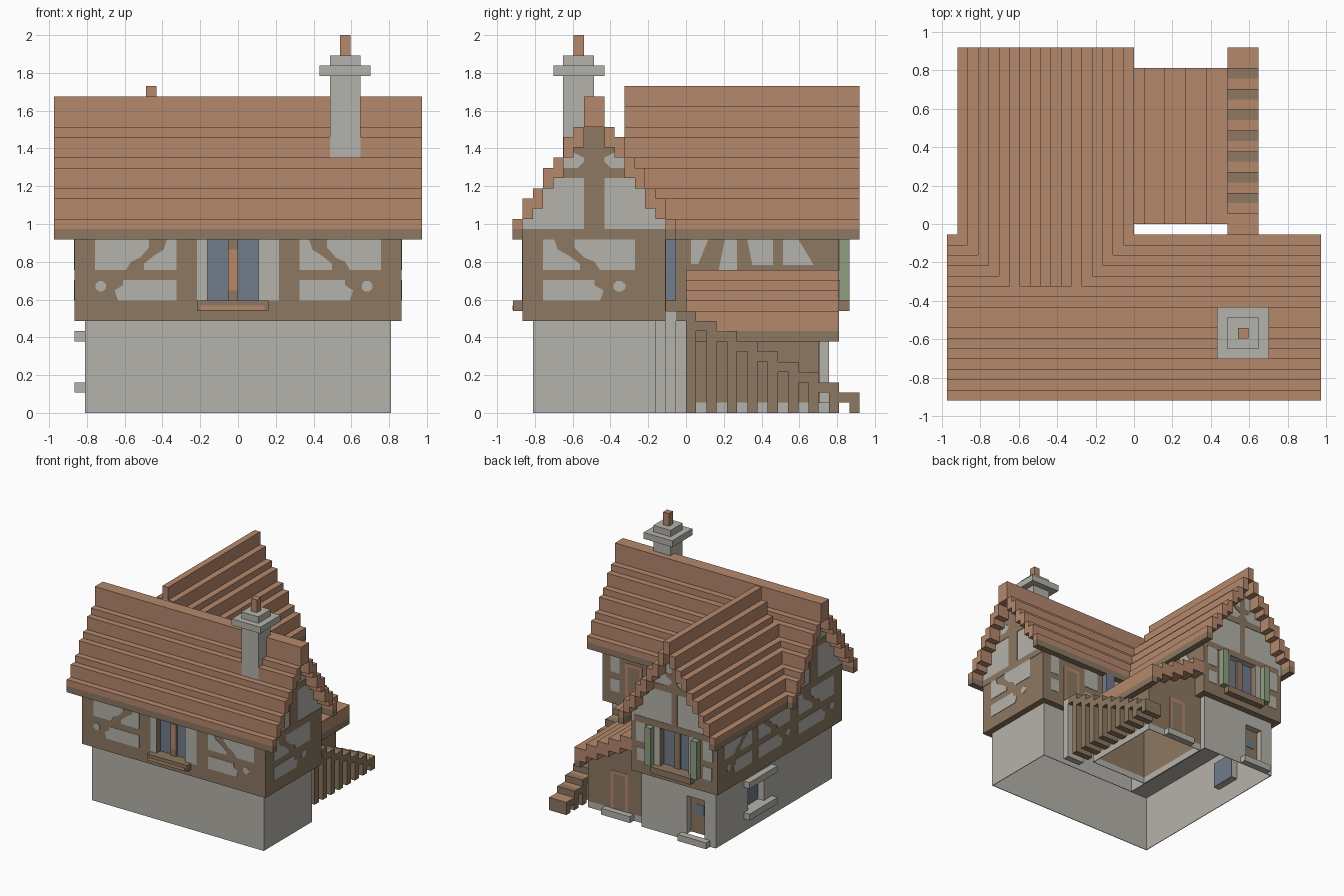
import bpy, bmesh, math
from mathutils import Vector

if "Cube" in bpy.data.objects:
    bpy.data.objects.remove(bpy.data.objects["Cube"])

V = 2 / 37          # size of one building block
T = 0.06            # plate thickness in blocks
S = 0.1             # shell wall thickness in blocks


def material(name, rgb):
    m = bpy.data.materials.new(name)
    m.diffuse_color = (*rgb, 1)
    m.use_nodes = True
    m.node_tree.nodes["Principled BSDF"].inputs["Base Color"].default_value = m.diffuse_color
    return m


CLAY = material("clay", (0.460, 0.246, 0.151))
STONE = material("stone", (0.460, 0.448, 0.405))
WOOD = material("wood", (0.262, 0.188, 0.119))
BLUE = material("blue_glass", (0.166, 0.202, 0.264))
GREEN = material("green_paint", (0.277, 0.344, 0.218))


def finish(name, mat, bm):
    bmesh.ops.recalc_face_normals(bm, faces=bm.faces)
    me = bpy.data.meshes.new(name)
    bm.to_mesh(me)
    bm.free()
    me.materials.append(mat)
    ob = bpy.data.objects.new(name, me)
    bpy.context.collection.objects.link(ob)


def part(name, mat, boxes):
    """One object from boxes (x0, x1, y0, y1, z0, z1) in block units."""
    bm = bmesh.new()
    for x0, x1, y0, y1, z0, z1 in boxes:
        vs = bmesh.ops.create_cube(bm, size=1)["verts"]
        for v in vs:
            v.co = Vector((x1 if v.co.x > 0 else x0, y1 if v.co.y > 0 else y0,
                           z1 if v.co.z > 0 else z0)) * V
    finish(name, mat, bm)


def plates(name, mat, axis, at, side, polys):
    """Thin plates on a wall; axis is the wall's normal, polys hold (u, z)."""
    bm = bmesh.new()
    for poly in polys:
        rings = []
        for d in (-T / 3, T):
            w = at + side * d
            rings.append([bm.verts.new(Vector((w, u, z) if axis == "x" else (u, w, z)) * V)
                          for u, z in poly])
        n = len(poly)
        bm.faces.new(rings[0])
        bm.faces.new(rings[1])
        for i in range(n):
            j = (i + 1) % n
            bm.faces.new((rings[0][i], rings[0][j], rings[1][j], rings[1][i]))
    finish(name, mat, bm)


def rect(u0, u1, z0, z1):
    return [(u0, z0), (u1, z0), (u1, z1), (u0, z1)]


def bay(u0, u1):
    """Plaster fields of one braced bay; u0 > u1 mirrors it."""
    s = 0.1 if u0 > u1 else 0
    spot = [(0.07 + s + 0.07 * math.cos(k * math.pi / 4 + .39),
             12.4 + 0.55 * math.sin(k * math.pi / 4 + .39)) for k in range(8)]
    shapes = [
        [(0, 14), (.38, 14), (.44, 14.8), (.55, 15.2), (.66, 16.2), (.66, 17), (0, 17)],
        [(.6, 14), (1, 14), (1, 17), (.88, 17), (.84, 16), (.72, 15.4), (.6, 14.6)],
        [(.28 + s, 11), (1, 11), (1, 13), (.34 + s, 13), (.34 + s, 12.5), (.24 + s, 12)],
        spot]
    return [[(u0 + (u1 - u0) * u, z) for u, z in p] for p in shapes]


# Ground floor: thin stone shell, open below, with a window and a door opening
part("ground_walls", STONE, [
    (-15, 15, -15, -15 + S, 0, 9), (15 - S, 15, -15, -3, 0, 9),
    (-2, 15, -3 - S, -3, 0, 9), (-2 - S, -2, -3, 14, 0, 9),
    (-15, -15 + S, -15, 2, 0, 9), (-15, -15 + S, 6, 14, 0, 9),
    (-15, -15 + S, 2, 6, 0, 3), (-15, -15 + S, 2, 6, 7, 9),
    (-15, -13, 14 - S, 14, 0, 9), (-10, -2, 14 - S, 14, 0, 9),
    (-13, -10, 14 - S, 14, 7, 9), (-13, -10, 14 - S, 14, 0, 1)])
part("ground_ceiling", STONE, [(-15 + S, 15 - S, -15 + S, -3 - S, 9 - S, 9),
                               (-15 + S, -2 - S, -3 - S, 14 - S, 9 - S, 9)])
part("opening_reveals", STONE, [
    (-13 - S, -13, 13, 14, 1, 7), (-10, -10 + S, 13, 14, 1, 7), (-13, -10, 13, 14, 7, 7 + S),
    (-15, -14, 2 - S, 2, 3, 7), (-15, -14, 6, 6 + S, 3, 7),
    (-15, -14, 2, 6, 7, 7 + S), (-15, -14, 2, 6, 3 - S, 3)])
part("side_window_stone", STONE, [(-16, -15, 0, 7, 7, 8), (-16, -15, 0, 7, 2, 3)])
part("side_glass", BLUE, [(-14, -14 + S, 2, 6, 3, 7)])

# Upper floor, with recessed front and rear windows
part("upper_floor", WOOD, [
    (-16, 16, -15, -2, 9, 17), (-16, -1, -2, 14, 9, 17),
    (-16, -3, -16, -15, 9, 17), (2, 16, -16, -15, 9, 17), (-3, 2, -16, -15, 9, 11),
    (-16, -11, 14, 15, 9, 17), (-6, -1, 14, 15, 9, 17), (-11, -6, 14, 15, 9, 11)])
plates("front_plaster", STONE, "y", -16, -1,
       bay(-14, -6) + bay(14, 6) + [rect(-4, -3, 11, 17), rect(2, 4, 11, 17)])
plates("right_plaster", STONE, "x", 16, 1, bay(-5, -14))
plates("left_plaster", STONE, "x", -16, -1, bay(-14, -5) + bay(-3, 5) + bay(13.5, 6.5))
plates("rear_plaster", STONE, "y", -2, 1,
       [rect(5.5, 8, 14, 17), rect(5.5, 8, 11, 13), rect(.5, 2.5, 11, 17),
        rect(13, 14.5, 14, 17), rect(13, 14.5, 11, 13)])
plates("wing_right_plaster", STONE, "x", -1, 1,
       [[(.5, 14.6), (1.2, 14.6), (2.2, 17), (.5, 17)],
        [(3.2, 14), (5, 14), (5, 17), (3.8, 17)],
        [(6.5, 14.5), (8.5, 14.5), (8.5, 17), (6, 17)],
        [(9.5, 14.5), (12.5, 14.5), (11, 17), (9.5, 17)]])
plates("wing_rear_plaster", STONE, "y", 15, 1,
       [rect(-12, -11, 11, 17), rect(-6, -5, 11, 17), rect(-15.2, -13.5, 14, 17),
        rect(-3.5, -1.8, 14, 17), rect(-15, -13.5, 11, 13), rect(-3.5, -2, 11, 13)])

# Windows, sills and shutters
plates("front_glass", BLUE, "y", -15, -1, [rect(-3, -1, 11, 17), rect(0, 2, 11, 17)])
plates("rear_glass", BLUE, "y", 14, 1, [rect(-11, -9, 11, 17), rect(-8, -6, 11, 17)])
part("window_mullions", WOOD, [(-1, 0, -15.4, -15, 11, 17), (-9, -8, 14, 14.4, 11, 17)])
plates("mullion_curtains", CLAY, "y", -15.4, -1, [rect(-1, 0, 12, 16)])
part("window_sills", WOOD, [(-4, 3, -17 + T, -16, 10, 11), (-12, -5, 15, 16, 10, 11)])
plates("sill_trim", CLAY, "y", -17 + T, -1, [rect(-3.7, 2.6, 10.1, 10.5)])
part("green_shutters", GREEN, [(-13, -12, 15, 16, 11, 17), (-5, -4, 15, 16, 11, 17)])
part("blue_shutter", BLUE, [(3, 4.5, -2, -1, 11, 17)])

# Stepped roofs: heights of the half profile, from the eave to the ridge
main_tops = [19, 21, 22, 24, 25, 27, 28, 31]
wing_tops = [19, 21, 22, 24, 25, 27, 28, 30, 32]
main_roof, wing_roof, eaves, gables = [], [], [], []
for i, top in enumerate(main_tops):
    low = 18 if i == 0 else 28 if top == 31 else top - 2
    for y in (-17 + i, -2 - i):
        main_roof.append((-18, 18, y, y + 1, low, top))
        if i == 0:
            eaves.append((-18, 18, y, y + 1, 17, 18))
        else:
            gables.append((-16, 16, y, y + 1, 17, low))
for i, top in enumerate(wing_tops):
    low = 18 if i == 0 else top - 2
    start = max(-6, -2 - i)
    for x in {-17 + i, -1 - i}:
        wing_roof.append((x, x + 1, start, 17, low, top))
        if i == 0:
            eaves.append((x, x + 1, -2, 17, 17, 18))
        else:
            gables.append((x, x + 1, -6, 15, 17, low))
part("main_roof", CLAY, main_roof)
part("wing_roof", CLAY, wing_roof)
part("eave_beams", WOOD, eaves)
part("gable_walls", STONE, gables)


def gable_beams(c, top):
    """Post, tie beam, collar beam and corner braces of one gable."""
    w = 1 if top == 28 else .5
    shapes = [rect(c - w, c + w, 18, top), rect(c - 7, c + 7, 17, 18)]
    for s in (-1, 1):
        shapes += [rect(*sorted((c + s * w, c + s * 4)), 23, 24),
                   [(c + s * w, 24), (c + s * (w + .6), 24), (c + s * w, 24.6)],
                   [(c + s * w, 25), (c + s * (w + 1), 25.5), (c + s * (w + 1), 26),
                    (c + s * w, 26)]]
    return shapes


for side, label in ((1, "right"), (-1, "left")):
    plates(label + "_gable_beams", WOOD, "x", 16 * side, side, gable_beams(-9, 28))
plates("rear_gable_beams", WOOD, "y", 15, 1, gable_beams(-8.5, 30))

# Chimney
part("chimney", STONE, [(9, 12, -12.04, -9, 25, 35), (8, 13, -13, -8, 33, 34)])
part("chimney_pot", CLAY, [(10, 11, -11, -10, 35, 37)])

# Lean-to beside the wing: stepped roof over a thin shell on a stone footing
steps = [(-1, 1, 14), (1, 3, 13), (3, 5, 12), (5, 7, 11), (7, 9, 10)]
part("lean_to_roof", CLAY, [(a, b, 0, 15, t - 2, t) for a, b, t in steps])
shell = [(8 - S, 8, 0, 13, 1, 8), (-2, -2 + S, 0, 13, 1, 9), (8, 9, 0, 15, 7, 8)]
for a, b, t in steps:
    for y in (0, 13 - S):
        shell.append((a - (a < 0), min(b, 8), y, y + S, 1, t - 2))
part("lean_to_walls", WOOD, shell)
part("lean_to_footing", STONE, [(-2, 8, 0, S, 0, 1), (-2, 8, 13 - S, 13, 0, 1),
                                (-2, -2 + S, 0, 13, 0, 1), (8 - S, 8, 0, 13, 0, 1)])

# Outdoor stairs: fins carrying planked treads, up to a landing
fins, planks = [], []
for k in range(8):
    y, top = 15 - 2 * k, 2 + k
    fins.append((9, 12, y + 1, y + 2, 0, top))
    fins.append((9, 12, y, y + 1, top - 1, top - T))
    planks.append((9, 12, y, y + 1, top - T, top))
part("stair_fins", WOOD, fins)
part("stair_planks", CLAY, planks)
part("bottom_step_plank", CLAY, [(9, 12, 16, 17, 2 - T, 2 + T / 4)])
part("landing", WOOD, [(9, 12, -1, 1, 9, 10 - T), (9, 12, 0, 1, 0, 9)])
part("landing_planks", CLAY, [(9, 12, -1, 1, 10 - T, 10)])
part("landing_support", STONE, [(9, 12, -2, -1, 0, 10)])


# Doors with frames and stone doorsteps
def door(name, x0, x1, y, z0, z1, frame):
    plates(name + "_frame", frame, "y", y, 1,
           [rect(x0, x0 + .5, z0, z1), rect(x1 - .5, x1, z0, z1),
            rect(x0 + .5, x1 - .5, z1 - .5, z1)])
    plates(name, WOOD, "y", y, 1, [rect(x0 + .5, x1 - .5, z0, z1 - .5)])


door("upper_door", 9, 12, -2, 10, 16, CLAY)
door("lean_to_door", 1, 4, 13, 1, 7, CLAY)
part("wing_door", WOOD, [(-13, -10, 13 - S, 13, 1, 7)])
plates("door_glass", BLUE, "y", 13, 1, [rect(-12.3, -10.7, 4, 5.6)])
part("doorsteps", STONE, [(0, 5, 13, 14, 0, 1), (-14, -9, 14, 15, 0, 1)])
